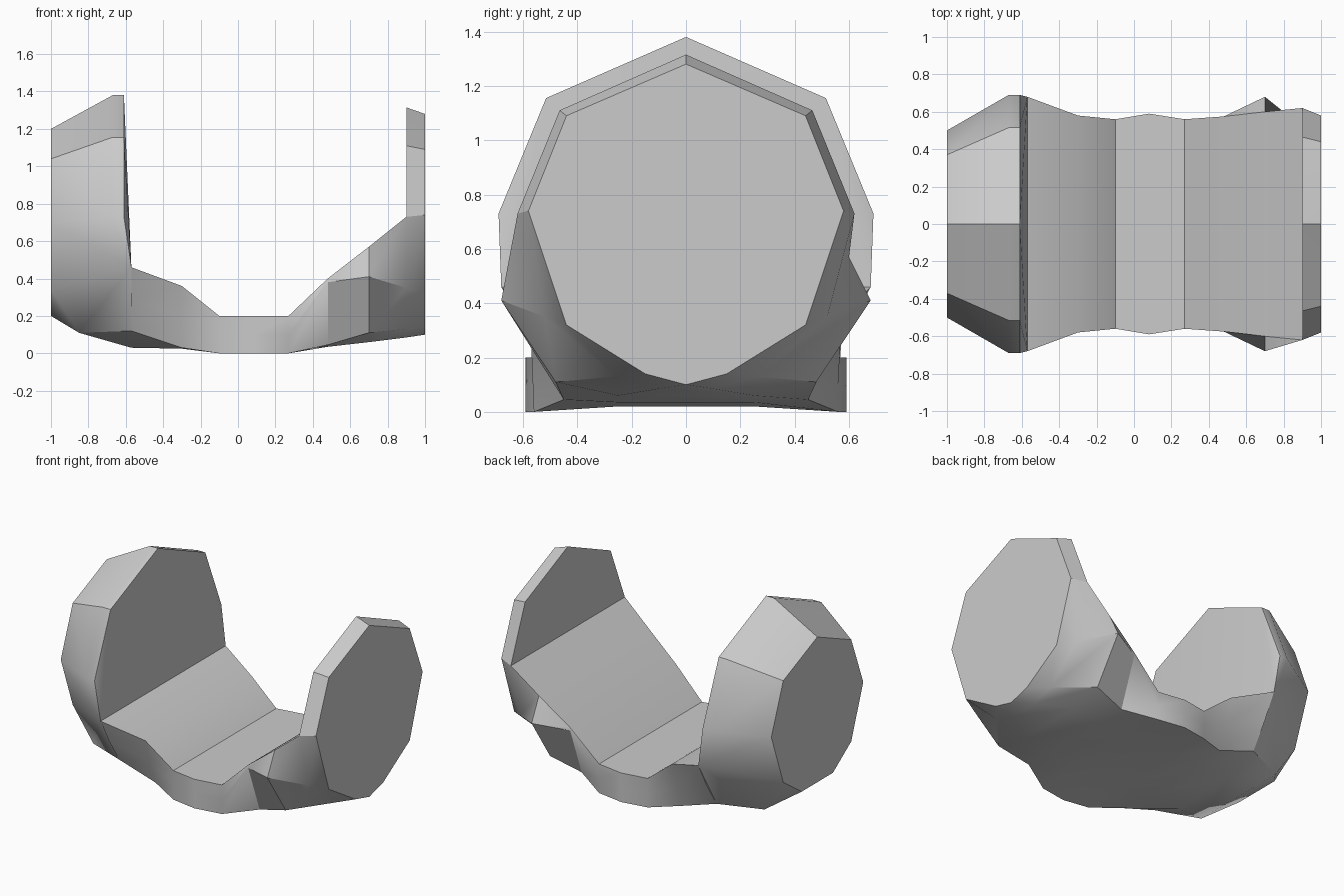
import bpy, bmesh

if "Cube" in bpy.data.objects:
    bpy.data.objects.remove(bpy.data.objects["Cube"])


def make_object(name, bm):
    bmesh.ops.recalc_face_normals(bm, faces=bm.faces)
    mesh = bpy.data.meshes.new(name)
    bm.to_mesh(mesh)
    bm.free()
    obj = bpy.data.objects.new(name, mesh)
    bpy.context.collection.objects.link(obj)
    return obj


def mirrored(half):
    """Half outline (y, z) from the +y side, completed across y = 0."""
    return half + [(-y, z) for y, z in reversed(half) if y > 0]


def hull(name, rings):
    bm = bmesh.new()
    for x, half in rings:
        for y, z in mirrored(half):
            bm.verts.new((x, y, z))
    res = bmesh.ops.convex_hull(bm, input=bm.verts[:])
    loose = [v for v in bm.verts if not v.link_faces]
    bmesh.ops.delete(bm, geom=loose, context='VERTS')
    bmesh.ops.dissolve_limit(bm, angle_limit=0.03, verts=bm.verts[:], edges=bm.edges[:])
    return make_object(name, bm)


def loft(name, sections):
    bm = bmesh.new()
    rows = [[bm.verts.new((x, y, z)) for y, z in mirrored(half)] for x, half in sections]
    n = len(rows[0])
    for a, b in zip(rows, rows[1:]):
        for i in range(n):
            j = (i + 1) % n
            bm.faces.new((a[i], a[j], b[j], b[i]))
    bm.faces.new(rows[0])
    bm.faces.new(rows[-1])
    return make_object(name, bm)


# Saddle floor: rim, bulge, lower corner and underside at each station
floor = loft("saddle_body", [
    (-0.57, [(.68, .46), (.59, .29), (.48, .12), (.25, .03)]),
    (-0.30, [(.58, .36), (.53, .19), (.47, .03), (.25, .025)]),
    (-0.10, [(.56, .20), (.56, .10), (.56, .00), (.25, .02)]),
    (0.08, [(.59, .20), (.59, .10), (.59, .00), (.25, .02)]),
    (0.27, [(.56, .20), (.56, .10), (.56, .00), (.25, .02)]),
    (0.48, [(.575, .40), (.575, .38), (.45, .045), (.25, .035)]),
    (0.70, [(.60, .57), (.68, .41), (.48, .11), (.25, .06)]),
    (0.90, [(.62, .73), (.52, .35), (.26, .13), (.10, .085)]),
])

# Thick left cheek
left = hull("left_cheek", [
    (-1.00, [(0, 1.20), (.37, 1.04), (.50, .70), (.37, .34), (.17, .20)]),
    (-0.85, [(.36, .11)]),
    (-0.67, [(0, 1.38), (.515, 1.155), (.69, .73)]),
    (-0.61, [(0, 1.38), (.515, 1.155), (.69, .73)]),
    (-0.57, [(.68, .46), (.48, .12), (.25, .03)]),
])

# Thin right cheek
right = hull("right_cheek", [
    (0.90, [(0, 1.315), (.465, 1.11), (.62, .73), (.52, .35), (.26, .13), (.10, .085)]),
    (1.00, [(0, 1.28), (.44, 1.09), (.58, .74), (.44, .32), (.15, .14), (0, .10)]),
])

# Join into one solid
bpy.context.view_layer.objects.active = floor
for part in (left, right):
    mod = floor.modifiers.new("join", 'BOOLEAN')
    mod.operation = 'UNION'
    mod.solver = 'EXACT'
    mod.object = part
    bpy.ops.object.modifier_apply(modifier=mod.name)
    bpy.data.objects.remove(part, do_unlink=True)

floor.select_set(True)
bpy.ops.object.shade_smooth_by_angle(angle=0.6)
